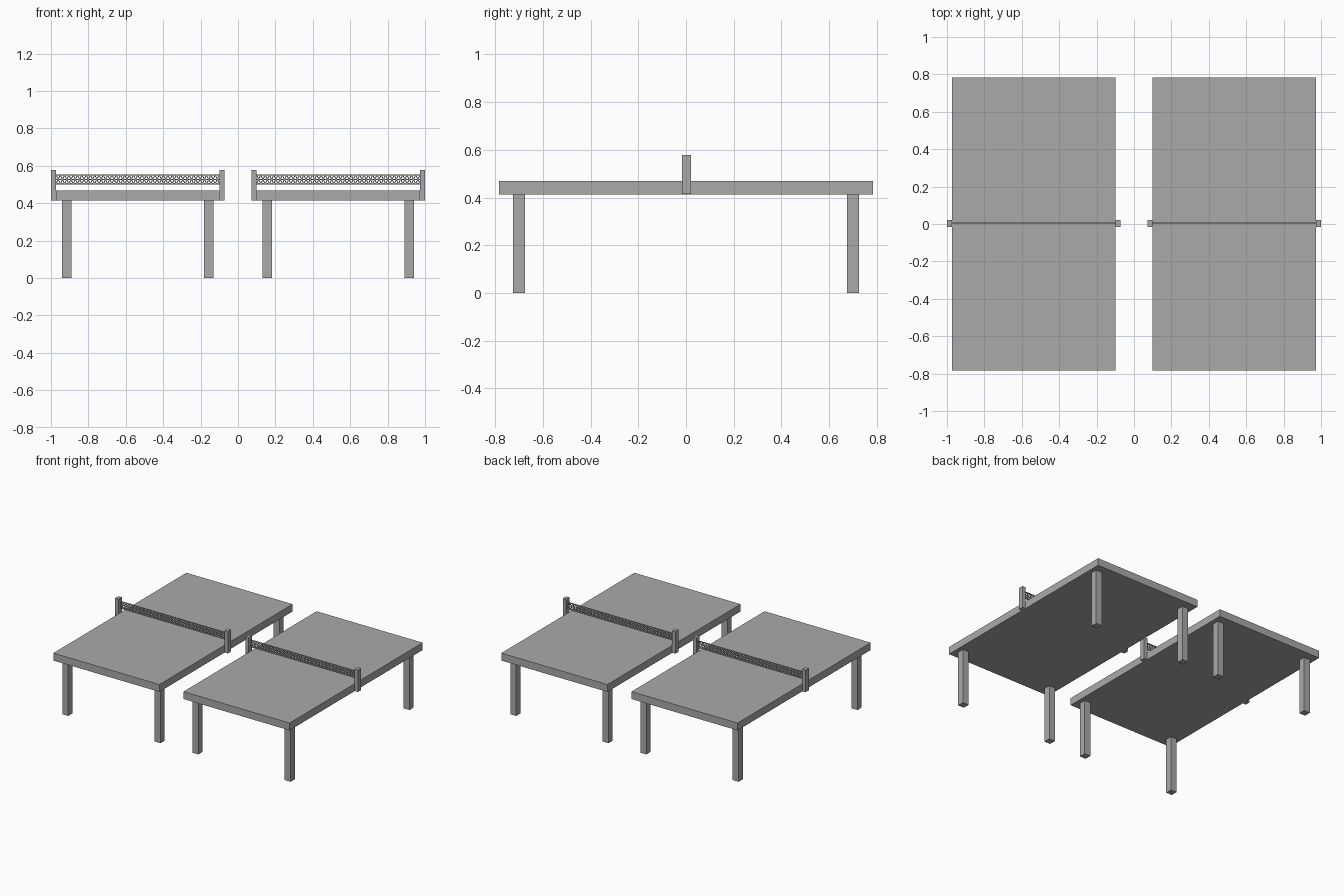
import bpy
import bmesh
from math import atan2, hypot
from mathutils import Matrix, Vector

cube = bpy.data.objects.get("Cube")
if cube:
    bpy.data.objects.remove(cube)

grey = bpy.data.materials.new("plain grey")
grey.use_nodes = True
colour = (0.4, 0.4, 0.4, 1)
grey.diffuse_color = colour
grey.node_tree.nodes["Principled BSDF"].inputs["Base Color"].default_value = colour


def add_box(bm, centre, size, tilt=0):
    matrix = (Matrix.Translation(Vector(centre)) @ Matrix.Rotation(-tilt, 4, "Y")
              @ Matrix.Diagonal((*size, 1)))
    bmesh.ops.create_cube(bm, size=1, matrix=matrix)


def add_object(name, bm):
    mesh = bpy.data.meshes.new(name)
    bm.to_mesh(mesh)
    bm.free()
    mesh.materials.append(grey)
    obj = bpy.data.objects.new(name, mesh)
    bpy.context.collection.objects.link(obj)


def box(name, centre, size):
    bm = bmesh.new()
    add_box(bm, centre, size)
    add_object(name, bm)


def net(name, x):
    """Two rails joined by a lattice of crossing strands."""
    bm = bmesh.new()
    width, y, low, high = 0.874, 0.007, 0.504, 0.551
    for z, height in ((low, 0.008), (high, 0.005)):
        add_box(bm, (x, y, z), (width, 0.008, height))
    count = 38
    pitch = width / count
    rise = high - low
    length = hypot(pitch, rise)
    for i in range(count):
        middle = x - width / 2 + (i + 0.5) * pitch
        for side in (-1, 1):
            add_box(bm, (middle, y + side * 0.001, (low + high) / 2),
                    (length, 0.004, 0.005), side * atan2(rise, pitch))
    # Middle cord between the two rows of openings
    add_box(bm, (x, y, (low + high) / 2), (width, 0.005, 0.004))
    add_object(name, bm)


# Two identical tables, side by side
for side, label in ((-1, "right"), (1, "left")):
    x = side * 0.536
    box(f"{label}_tabletop", (x, 0, 0.441), (0.874, 1.566, 0.055))
    for sx in (-1, 1):
        edge = "left" if sx > 0 else "right"
        box(f"{label}_table_{edge}_net_post", (x + sx * 0.45, 0.002, 0.496),
            (0.028, 0.038, 0.164))
        for sy, end in ((-1, "front"), (1, "back")):
            box(f"{label}_table_{end}_{edge}_leg", (x + sx * 0.38, sy * 0.699, 0.207),
                (0.049, 0.05, 0.414))
    net(f"{label}_table_net", x)
